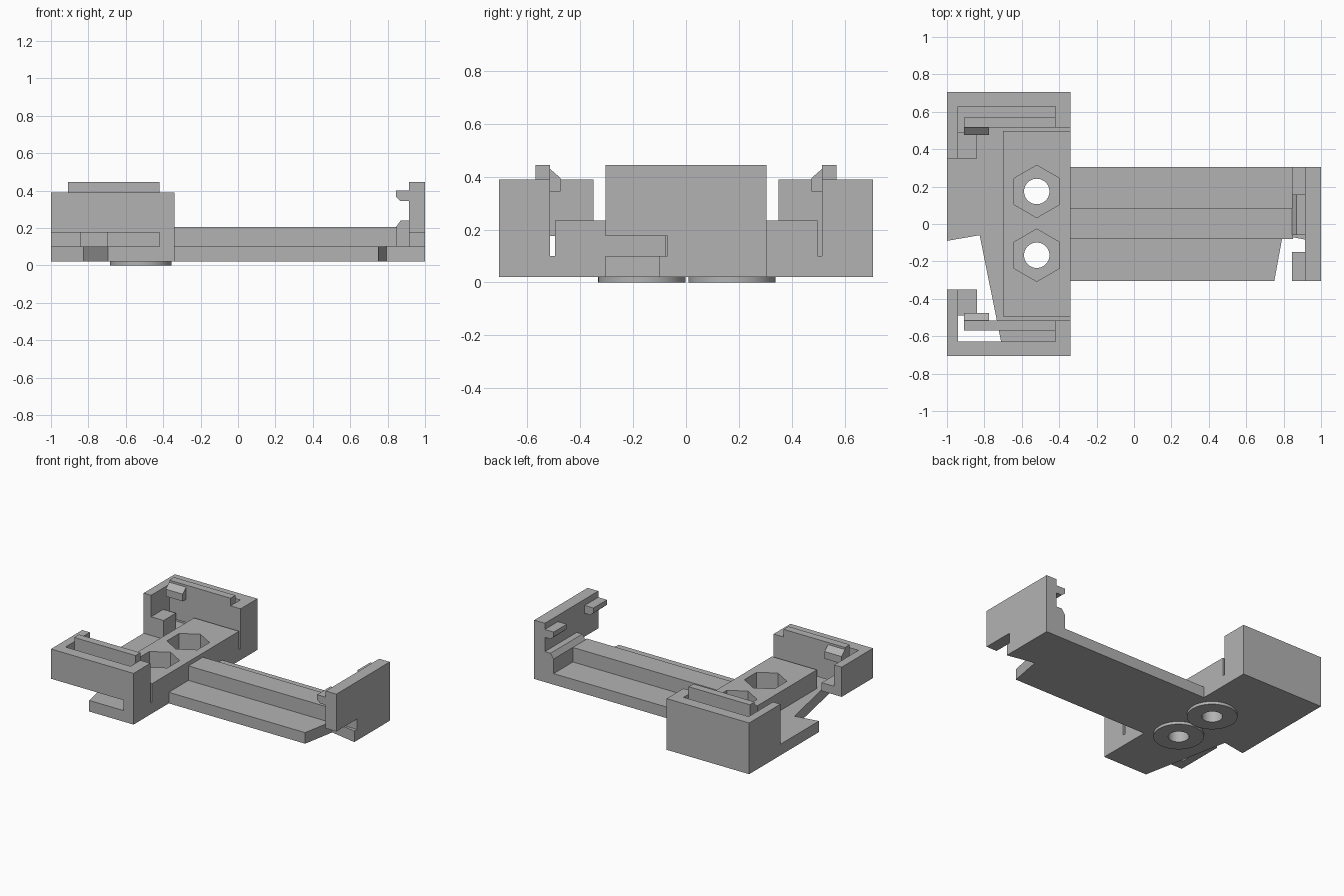
import bpy
import bmesh
from mathutils import Vector

cube = bpy.data.objects.get("Cube")
if cube:
    bpy.data.objects.remove(cube, do_unlink=True)

grey = bpy.data.materials.new("plain grey")
grey.use_nodes = True
COLOR = (0.45, 0.45, 0.45, 1)
grey.diffuse_color = COLOR
grey.node_tree.nodes["Principled BSDF"].inputs["Base Color"].default_value = COLOR


def prism(name, axis, points, low, high):
    """Extrude a flat outline along x, y or z."""
    def place(a, b, c):
        return Vector({"x": (c, a, b), "y": (a, c, b), "z": (a, b, c)}[axis])
    bm = bmesh.new()
    face = bm.faces.new([bm.verts.new(place(a, b, low)) for a, b in points])
    out = bmesh.ops.extrude_face_region(bm, geom=[face])
    moved = [v for v in out["geom"] if isinstance(v, bmesh.types.BMVert)]
    bmesh.ops.translate(bm, verts=moved, vec=place(0, 0, high - low))
    bmesh.ops.recalc_face_normals(bm, faces=bm.faces[:])
    mesh = bpy.data.meshes.new(name)
    bm.to_mesh(mesh)
    bm.free()
    mesh.materials.append(grey)
    obj = bpy.data.objects.new(name, mesh)
    bpy.context.collection.objects.link(obj)
    return obj


def box(name, x, y, z):
    y = sorted(y)
    outline = [(x[0], y[0]), (x[1], y[0]), (x[1], y[1]), (x[0], y[1])]
    return prism(name, "z", outline, *z)


def cylinder(name, sides, radius, y, z, turn=0.0):
    bpy.ops.mesh.primitive_cylinder_add(
        vertices=sides, radius=radius, depth=z[1] - z[0],
        location=(HOLE_X, y, sum(z) / 2), rotation=(0, 0, turn))
    obj = bpy.context.object
    obj.name = name
    obj.data.materials.append(grey)
    return obj


def cut(target, cutter):
    cutter.hide_render = True
    mod = target.modifiers.new("cut", "BOOLEAN")
    mod.operation, mod.solver, mod.object = "DIFFERENCE", "EXACT", cutter
    bpy.context.view_layer.objects.active = target
    bpy.ops.object.modifier_apply(modifier=mod.name)
    bpy.data.objects.remove(cutter, do_unlink=True)


HOLE_X = -0.52
FLOOR, BASE_TOP, PLATE_TOP, RIM, CLIP_TOP = 0.02, 0.10, 0.235, 0.39, 0.445
GAP = 0.175      # underside of the raised walls
SIDE = 0.707     # half depth of the bracket

# T-shaped floor with angled cutaways
base = prism("base", "z", [
    (-1, -0.09), (-0.825, -0.06), (-0.695, -SIDE), (-0.34, -SIDE),
    (-0.34, -0.305), (0.75, -0.305), (0.795, -0.06), (1, -0.10),
    (1, 0.305), (-0.34, 0.305), (-0.34, SIDE), (-1, SIDE)], FLOOR, BASE_TOP)

# Raised plate with nut pockets, bolt holes and round feet
plate = box("nut_plate", (-0.70, -0.34), (-0.495, 0.497), (BASE_TOP, PLATE_TOP))
for label, y in (("front", -0.167), ("back", 0.174)):
    foot = cylinder(label + "_foot", 64, 0.165, y, (0, FLOOR))
    cut(plate, cylinder("pocket_cutter", 6, 0.14, y, (0.05, 0.3)))
    for part in (base, foot):
        cut(part, cylinder("bolt_cutter", 48, 0.068, y, (-0.05, 0.3)))
    for part in (base, foot):
        bpy.ops.object.select_all(action="DESELECT")
        part.select_set(True)
        bpy.context.view_layer.objects.active = part
        bpy.ops.object.shade_smooth_by_angle()

# Two facing brackets, the front one raised over an opening
for label, s, low in (("front", -1, GAP), ("back", 1, BASE_TOP)):
    box(label + "_wall", (-1, -0.34), (s * 0.627, s * SIDE), (low, RIM))
    box(label + "_corner", (-1, -0.94), (s * 0.35, s * 0.627), (low, RIM))
    box(label + "_step", (-0.94, -0.84), (s * 0.35, s * 0.49), (low, PLATE_TOP))
    box(label + "_post", (-0.42, -0.34), (s * 0.515, s * SIDE), (BASE_TOP, RIM))
    box(label + "_clip", (-0.91, -0.42), (s * 0.515, s * 0.57), (GAP, CLIP_TOP))
    prism(label + "_clip_hook", "x",
          [(s * 0.515, 0.343), (s * 0.475, 0.343), (s * 0.475, 0.395),
           (s * 0.515, 0.43)], -0.91, -0.775)

# Long rail down the arm
box("rail", (-0.34, 0.85), (-0.08, 0.085), (BASE_TOP, 0.205))

# End wall with a corner opening
prism("end_wall", "x", [
    (-0.07, BASE_TOP), (0.305, BASE_TOP), (0.305, CLIP_TOP),
    (-0.305, CLIP_TOP), (-0.305, GAP), (-0.07, GAP)], 0.915, 1)

# Chamfered ledge and retaining hooks on the end wall
prism("end_ledge", "y", [
    (0.845, BASE_TOP), (0.915, BASE_TOP), (0.915, 0.24),
    (0.87, 0.24), (0.845, 0.205)], -0.06, 0.305)
for label, y in (("front", (-0.305, -0.15)), ("back", (0.155, 0.305))):
    prism(label + "_end_hook", "y", [
        (0.845, 0.365), (0.87, 0.343), (0.915, 0.343),
        (0.915, 0.40), (0.845, 0.40)], *y)
